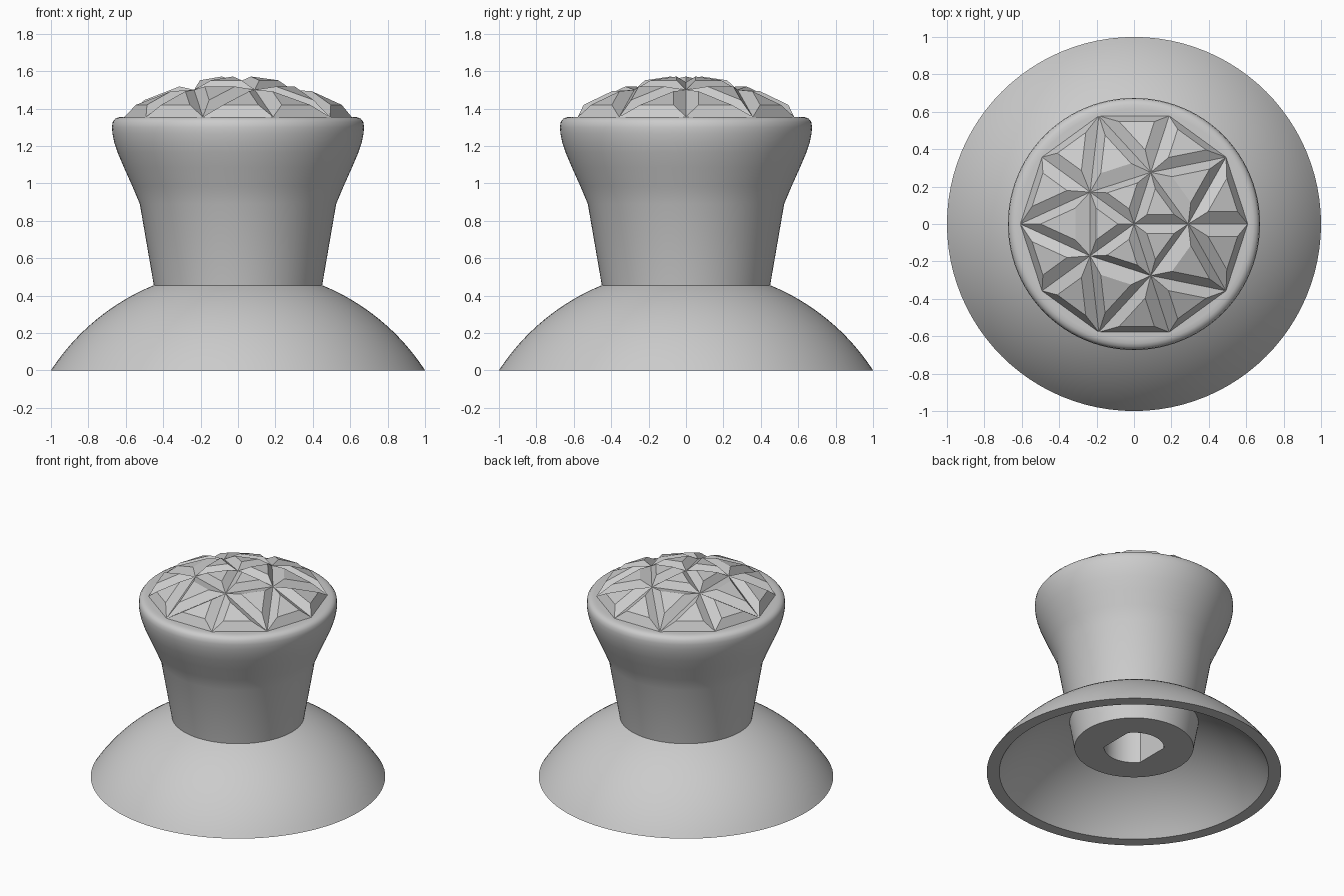
import bpy, bmesh
from math import sin, cos, tau, sqrt, radians, asin
from mathutils import Vector

cube = bpy.data.objects.get("Cube")
if cube:
    bpy.data.objects.remove(cube)

grey = bpy.data.materials.new("plain_grey")
grey.use_nodes = True
tone = (0.6, 0.6, 0.6, 1)
grey.diffuse_color = tone
grey.node_tree.nodes["Principled BSDF"].inputs["Base Color"].default_value = tone

SEGMENTS = 96


def finish(name, bm, smooth=True):
    bmesh.ops.recalc_face_normals(bm, faces=bm.faces)
    mesh = bpy.data.meshes.new(name)
    bm.to_mesh(mesh)
    bm.free()
    mesh.materials.append(grey)
    obj = bpy.data.objects.new(name, mesh)
    bpy.context.collection.objects.link(obj)
    if smooth:
        bpy.ops.object.select_all(action='DESELECT')
        obj.select_set(True)
        bpy.context.view_layer.objects.active = obj
        bpy.ops.object.shade_smooth_by_angle(angle=radians(30))
    return obj


def lathe(name, profile, closed=False):
    """Spin (radius, height, half width in x) rings around z."""
    bm = bmesh.new()
    rings = []
    for r, z, flat in profile:
        ring = []
        for i in range(SEGMENTS):
            a = tau * i / SEGMENTS
            x = max(-flat, min(flat, r * cos(a)))
            ring.append(bm.verts.new((x, r * sin(a), z)))
        rings.append(ring)
    pairs = list(zip(rings, rings[1:]))
    if closed:
        pairs.append((rings[-1], rings[0]))
    else:
        bm.faces.new(rings[0])
        bm.faces.new(rings[-1])
    for low, high in pairs:
        for i in range(SEGMENTS):
            j = (i + 1) % SEGMENTS
            bm.faces.new((low[i], low[j], high[j], high[i]))
    return finish(name, bm)


# Hollow dome skirt: two concentric arcs with a flat lower lip
DROP = 0.649


def arc(radius, r_start, r_end, steps=16):
    a, b = asin(r_start / radius), asin(r_end / radius)
    for i in range(steps + 1):
        t = a + (b - a) * i / steps
        yield radius * sin(t), max(0, radius * cos(t) - DROP), 2


outer = sqrt(1 + DROP ** 2)
inner = sqrt(0.915 ** 2 + DROP ** 2)
lathe("skirt", list(arc(outer, 1, 0.445)) + list(arc(inner, 0.42, 0.915)), closed=True)

# Flared grip with a double-flat shaft hole up its middle
grip = [(0.404, 0.19), (0.45, 0.455), (0.525, 0.89), (0.565, 0.985),
        (0.61, 1.085), (0.644, 1.165), (0.662, 1.22), (0.671, 1.265),
        (0.674, 1.3), (0.67, 1.328), (0.657, 1.345), (0.638, 1.353), (0.615, 1.355)]
hole = [(0.203, 0.75, 0.16), (0.203, 0.19, 0.16)]
lathe("grip", hole + [(r, z, 2) for r, z in grip])

# Faceted crown: a domed triangle pattern, each triangle raised to a small plateau
RISE, INSET = 0.045, 0.5


def polar(r, step, z):
    a = tau * step / 10
    return Vector((r * cos(a), r * sin(a), z))


top = Vector((0, 0, 1.54))
mid = [polar(0.29, 2 * i, 1.5) for i in range(5)]
rim = [polar(0.608, i, 1.355) for i in range(10)]
triangles = []
for i in range(5):
    m, n = mid[i], mid[(i + 1) % 5]
    before, here, after = rim[2 * i - 1], rim[2 * i], rim[2 * i + 1]
    triangles += [(top, m, n), (m, before, here), (m, here, after), (m, after, n)]

bm = bmesh.new()
for tri in triangles:
    a, b, c = tri
    centre = (a + b + c) / 3
    lift = (b - a).cross(c - a).normalized() * RISE
    base = [bm.verts.new(p) for p in tri]
    plateau = [bm.verts.new(p.lerp(centre, INSET) + lift) for p in tri]
    bm.faces.new(plateau)
    for i in range(3):
        j = (i + 1) % 3
        bm.faces.new((base[i], base[j], plateau[j], plateau[i]))
bmesh.ops.remove_doubles(bm, verts=bm.verts, dist=0.0005)
finish("faceted_crown", bm, smooth=False)
